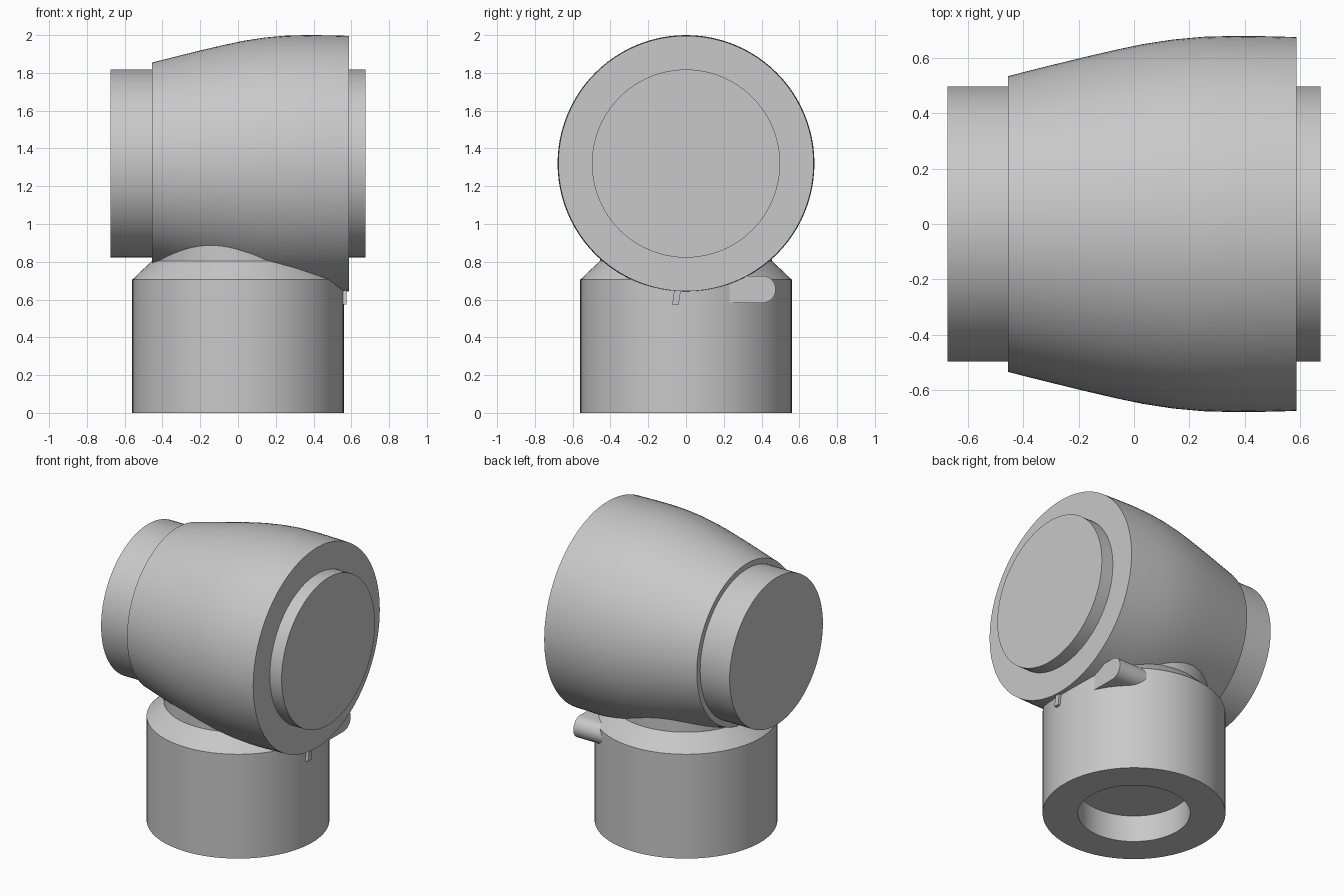
import bpy
import bmesh
from math import radians, pi, cos, sin
from mathutils import Matrix

cube = bpy.data.objects.get("Cube")
if cube:
    bpy.data.objects.remove(cube, do_unlink=True)

grey = bpy.data.materials.new("plain grey")
grey.use_nodes = True
grey.diffuse_color = (0.58, 0.58, 0.58, 1)
grey.node_tree.nodes["Principled BSDF"].inputs["Base Color"].default_value = (0.58, 0.58, 0.58, 1)


def finish(bm, name):
    bmesh.ops.recalc_face_normals(bm, faces=bm.faces)
    mesh = bpy.data.meshes.new(name)
    bm.to_mesh(mesh)
    bm.free()
    mesh.materials.append(grey)
    obj = bpy.data.objects.new(name, mesh)
    bpy.context.collection.objects.link(obj)
    bpy.ops.object.select_all(action="DESELECT")
    obj.select_set(True)
    bpy.context.view_layer.objects.active = obj
    bpy.ops.object.shade_smooth_by_angle(angle=radians(30))
    return obj


def lathe(name, profile, steps=96, matrix=Matrix()):
    """Spin (radius, height) points around z, then place the result."""
    bm = bmesh.new()
    verts = [bm.verts.new((r, 0, h)) for r, h in profile]
    edges = [bm.edges.new(pair) for pair in zip(verts, verts[1:])]
    bmesh.ops.spin(bm, geom=verts + edges, cent=(0, 0, 0), axis=(0, 0, 1),
                   angle=2 * pi, steps=steps, use_merge=True)
    bmesh.ops.remove_doubles(bm, verts=bm.verts, dist=1e-5)
    bmesh.ops.transform(bm, matrix=matrix, verts=bm.verts)
    return finish(bm, name)


def slab(name, outline, x0, x1):
    """Extrude a (y, z) outline along x."""
    bm = bmesh.new()
    face = bm.faces.new([bm.verts.new((x0, y, z)) for y, z in outline])
    out = bmesh.ops.extrude_face_region(bm, geom=[face])
    moved = [v for v in out["geom"] if isinstance(v, bmesh.types.BMVert)]
    bmesh.ops.translate(bm, vec=(x1 - x0, 0, 0), verts=moved)
    return finish(bm, name)


# Base with a blind socket below, a bevelled shoulder and a neck into the head
lathe("base_and_neck", [(0, 0.18), (0.344, 0.18), (0.344, 0), (0.56, 0), (0.56, 0.705),
                        (0.455, 0.805), (0.455, 1.0), (0, 1.0)])

# Horizontal parts lie along x at head height
along_x = Matrix.Translation((0, 0, 1.32)) @ Matrix.Rotation(pi / 2, 4, "Y")
lathe("head_shell", [(0, -0.455), (0.535, -0.455), (0.569, -0.32), (0.601, -0.19), (0.629, -0.07),
                     (0.65, 0.03), (0.667, 0.14), (0.677, 0.25), (0.68, 0.36), (0.679, 0.47),
                     (0.676, 0.587), (0, 0.587)], matrix=along_x)
lathe("head_core", [(0, -0.675), (0.498, -0.675), (0.498, 0.675), (0, 0.675)], matrix=along_x)

# Round-ended lever on the side of the base
arc = [radians(-90 + 180 * i / 20) for i in range(21)]
slab("side_lever", [(0, 0.582)] + [(0.403 + 0.072 * cos(a), 0.654 + 0.072 * sin(a)) for a in arc]
     + [(0, 0.726)], 0.15, 0.51)

# Small slanted index mark beside the lever
slab("index_mark", [(-0.073, 0.575), (-0.038, 0.575), (-0.026, 0.66), (-0.061, 0.66)], 0.5, 0.575)
